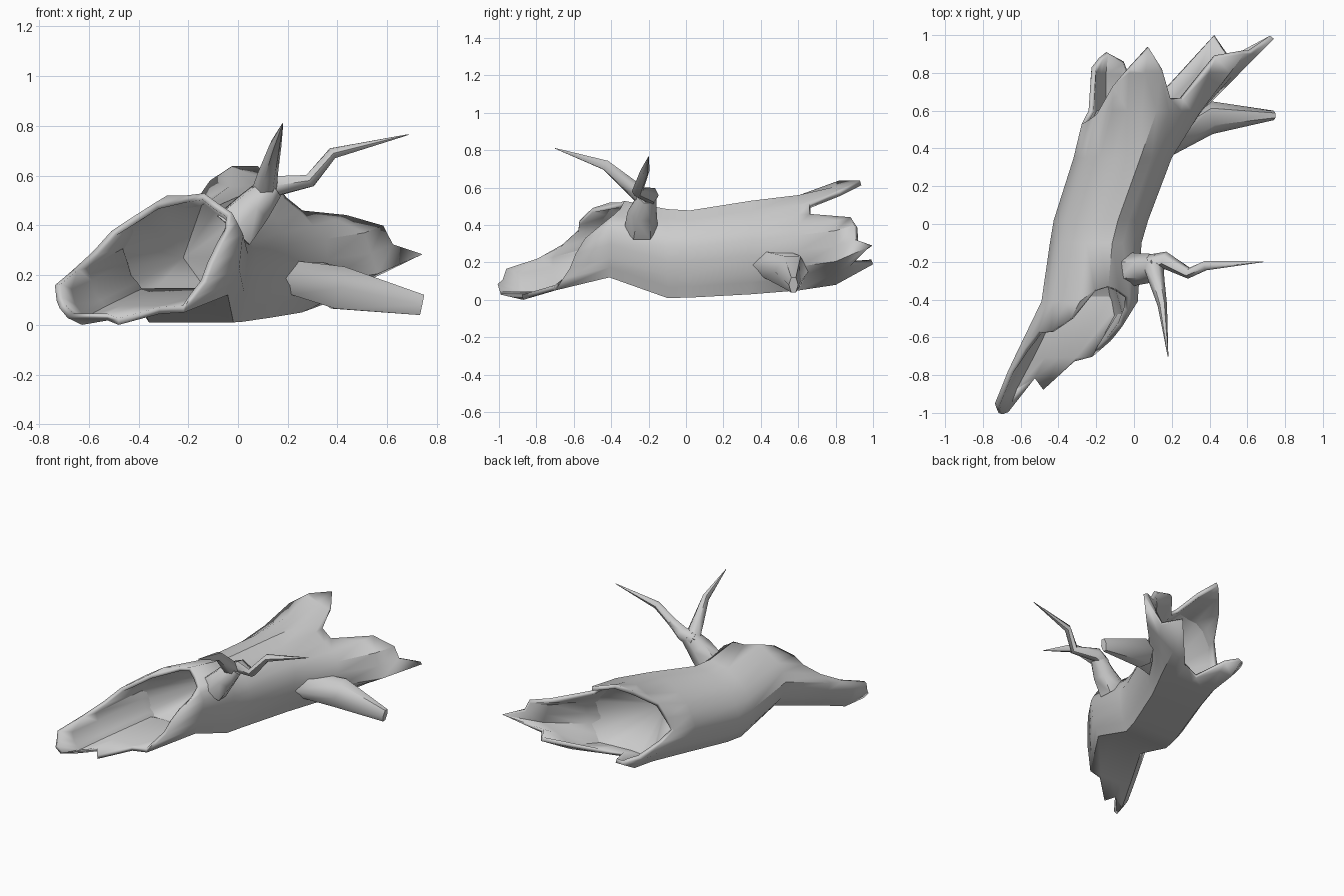
import bpy, bmesh, math
from mathutils import Vector

cube = bpy.data.objects.get("Cube")
if cube:
    bpy.data.objects.remove(cube, do_unlink=True)

grey = bpy.data.materials.new("weathered_grey")
grey.use_nodes = True
colour = (0.6, 0.6, 0.6, 1)
grey.diffuse_color = colour
grey.node_tree.nodes["Principled BSDF"].inputs["Base Color"].default_value = colour


def finish(bm, name, angle=40):
    mesh = bpy.data.meshes.new(name)
    bm.to_mesh(mesh)
    bm.free()
    mesh.materials.append(grey)
    ob = bpy.data.objects.new(name, mesh)
    bpy.context.collection.objects.link(ob)
    bpy.ops.object.select_all(action='DESELECT')
    ob.select_set(True)
    bpy.context.view_layer.objects.active = ob
    bpy.ops.object.shade_smooth_by_angle(angle=math.radians(angle))
    return ob


# Trunk stations along y: y, left x, right x, bottom z, top z
stations = [(-1, -.78, -.28, .03, .5), (-.87, -.71, -.25, 0, .45),
            (-.7, -.63, -.16, .05, .45), (-.41, -.49, .02, .12, .545),
            (-.1, -.445, .04, .01, .485), (.02, -.425, .075, .012, .478),
            (.35, -.32, .2, .03, .53), (.6, -.26, .3, .05, .56),
            (.8, -.27, .34, .08, .58), (1, -.25, .38, .19, .6)]

# Cross-section corners: across, up, sideways flare and lift towards the rear
profile = [(.88, 0, .3, 0), (.97, .25, 1, 0), (1, .58, .7, 0), (.91, .79, 0, 0),
           (.68, 1, 0, 0), (.4, .94, 0, 1), (.12, .72, 0, 2), (0, .45, 0, 0),
           (.07, .16, 0, 0), (.18, 0, 0, 0), (.5, 0, 0, 0)]

# Broken ends: where each lengthwise strip of bark starts and stops
front_break = [-.7, -.66, -.62, -.59, -.54, -.46, -.39, -.35, -.33, -.35, -.5,
               -.57, -.57, -.66, -.78, -.95, -.97, -1, -.99, -.81, -.87, -.72]
rear_break = [1, .88, .98, .9, .9, .88, .66, .66, .82, .93, .82,
              .73, .58, .55, .53, .6, .83, .88, .91, .86, .66, .72]


def trunk_point(corner, y):
    for a, b in zip(stations, stations[1:]):
        if y <= b[0]:
            break
    t = (y - a[0]) / (b[0] - a[0])
    left, right, low, high = [p + (q - p) * t for p, q in zip(a[1:], b[1:])]
    u, v, flare, lift = corner
    spread = max(0, y - .5)
    return Vector((left + u * (right - left) + flare * spread * .8, y,
                   low + v * (high - low) + lift * spread * .27))


# Hollow trunk
columns = []
for i, c in enumerate(profile):
    n = profile[(i + 1) % len(profile)]
    columns += [c, tuple((p + q) / 2 for p, q in zip(c, n))]
bm = bmesh.new()
grid = []
for c, start, stop in zip(columns, front_break, rear_break):
    ys = [start] + [min(max(s[0], start), stop) for s in stations[1:-1]] + [stop]
    grid.append([bm.verts.new(trunk_point(c, y)) for y in ys])
for i, a in enumerate(grid):
    b = grid[(i + 1) % len(grid)]
    for j in range(len(a) - 1):
        bm.faces.new((a[j], a[j + 1], b[j + 1], b[j]))
bmesh.ops.remove_doubles(bm, verts=bm.verts, dist=.0005)
trunk = finish(bm, "hollow_trunk")
shell = trunk.modifiers.new("bark_thickness", 'SOLIDIFY')
shell.thickness = .028
shell.offset = -1


# Funnel of wood that narrows the hollow to a point inside
def funnel(name, depths, tip):
    bm = bmesh.new()
    rim = []
    for (u, v, flare, lift), y in zip(columns, depths):
        inset = (.5 + (u - .5) * .95, .5 + (v - .5) * .95, flare, lift)
        rim.append(bm.verts.new(trunk_point(inset, y)))
    hub = bm.verts.new(tip)
    for a, b in zip(rim, rim[1:] + rim[:1]):
        bm.faces.new((a, b, hub))
    finish(bm, name, 50)


funnel("front_hollow", [max(f + .05, -.5) for f in front_break], (-.22, .1, .27))
funnel("rear_hollow", [min(r - .05, .62) for r in rear_break], (-.02, .25, .28))


# Tapering limb: path of (point, side radius, upright radius), optional first direction
def limb(name, path, sides=6, start=None):
    bm = bmesh.new()
    pts = [Vector(p[0]) for p in path]
    rings = []
    for i, (p, (_, rs, ru)) in enumerate(zip(pts, path)):
        tan = (pts[min(i + 1, len(pts) - 1)] - pts[max(i - 1, 0)]).normalized()
        if i == 0 and start:
            tan = Vector(start).normalized()
        side = tan.cross(Vector((0, 0, 1))).normalized()
        up = side.cross(tan)
        ring = []
        for k in range(sides):
            ang = math.tau * k / sides
            ring.append(bm.verts.new(p + side * rs * math.cos(ang) + up * ru * math.sin(ang)))
        rings.append(ring)
    for a, b in zip(rings, rings[1:]):
        for k in range(sides):
            m = (k + 1) % sides
            bm.faces.new((a[k], a[m], b[m], b[k]))
    bm.faces.new(rings[0])
    bm.faces.new(rings[-1])
    bmesh.ops.recalc_face_normals(bm, faces=bm.faces)
    return finish(bm, name, 60)


limb("broken_root", [((.26, .48, .19), .16, .08), ((.4, .565, .15), .09, .1),
                     ((.74, .575, .08), .025, .048)], start=(.83, -.55, 0))
limb("branch_base", [((-.02, -.24, .38), .09, .1), ((.06, -.235, .47), .08, .08),
                     ((.13, -.21, .55), .055, .055)])
limb("front_prong", [((.1, -.2, .52), .055, .05), ((.12, -.3, .61), .042, .042),
                     ((.15, -.43, .72), .025, .03), ((.18, -.7, .81), .002, .002)])
limb("side_prong", [((.09, -.21, .53), .05, .05), ((.16, -.19, .56), .045, .045),
                    ((.29, -.26, .58), .03, .03), ((.38, -.22, .69), .025, .025),
                    ((.685, -.2, .765), .002, .002)])
